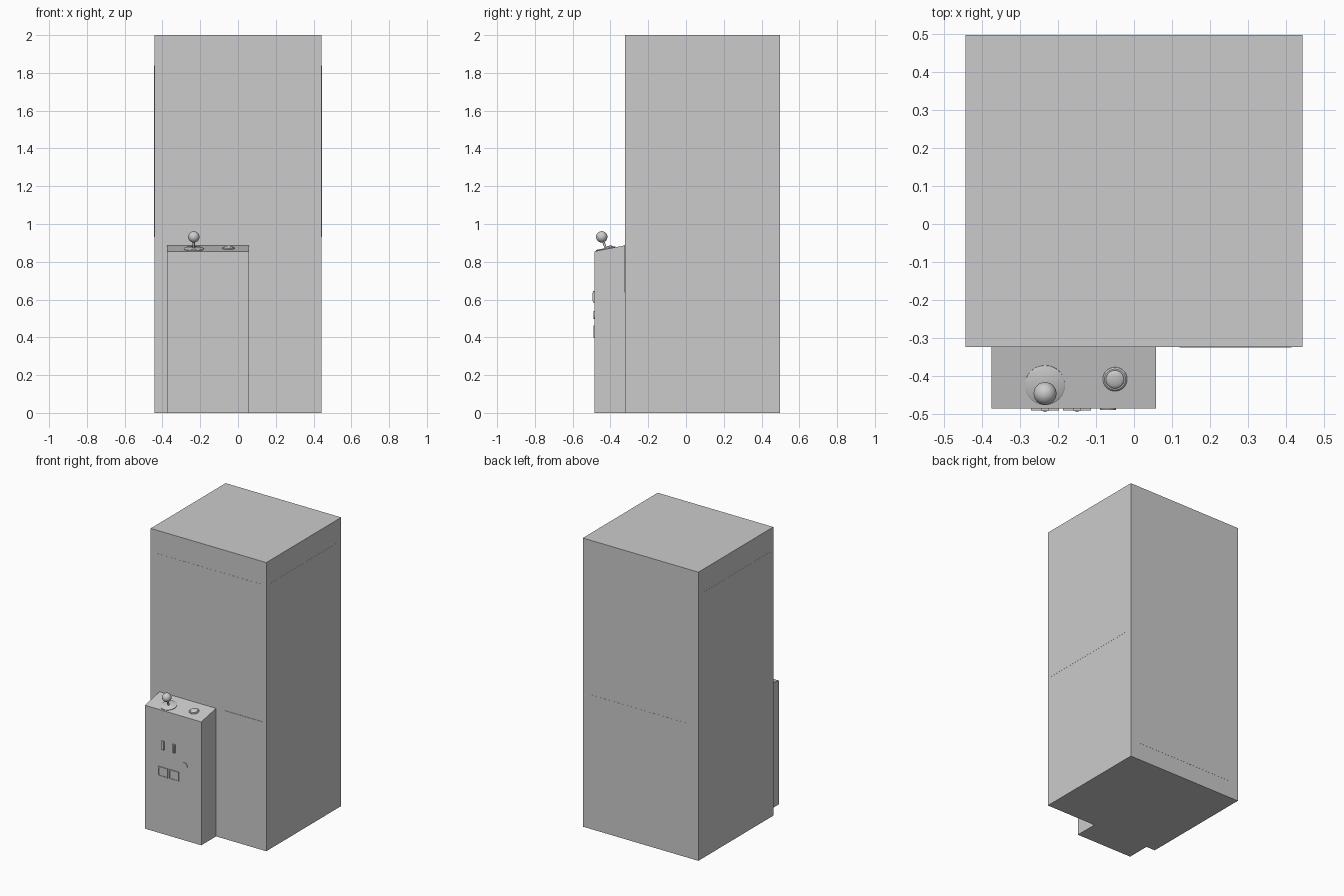
import bpy, bmesh, math
from mathutils import Vector

if "Cube" in bpy.data.objects:
    bpy.data.objects.remove(bpy.data.objects["Cube"])

SLOPE = math.atan2(0.032, 0.16)
UP = Vector((0, -math.sin(SLOPE), math.cos(SLOPE)))   # normal of the sloped control deck


def finish(name, bm, smooth=False):
    bmesh.ops.recalc_face_normals(bm, faces=bm.faces)
    me = bpy.data.meshes.new(name)
    bm.to_mesh(me)
    bm.free()
    ob = bpy.data.objects.new(name, me)
    bpy.context.collection.objects.link(ob)
    if smooth:
        bpy.ops.object.select_all(action='DESELECT')
        ob.select_set(True)
        bpy.context.view_layer.objects.active = ob
        bpy.ops.object.shade_smooth_by_angle(angle=math.radians(35))
    return ob


def box(name, x0, x1, y0, y1, z0, z1):
    bm = bmesh.new()
    bmesh.ops.create_cube(bm, size=1)
    for v in bm.verts:
        v.co = ((x0 + x1) / 2 + v.co.x * (x1 - x0),
                (y0 + y1) / 2 + v.co.y * (y1 - y0),
                (z0 + z1) / 2 + v.co.z * (z1 - z0))
    return finish(name, bm)


def lathe(name, profile, base, axis, segs=32):
    """Spin (radius, height) points about an axis through base."""
    bm = bmesh.new()
    vs = [bm.verts.new((r, 0, h)) for r, h in profile]
    es = [bm.edges.new(p) for p in zip(vs, vs[1:])]
    bmesh.ops.spin(bm, geom=vs + es, cent=(0, 0, 0), axis=(0, 0, 1),
                   angle=math.tau, steps=segs)
    bmesh.ops.remove_doubles(bm, verts=bm.verts, dist=1e-5)
    ob = finish(name, bm, True)
    ob.rotation_mode = 'QUATERNION'
    ob.rotation_quaternion = Vector(axis).to_track_quat('Z', 'Y')
    ob.location = base
    return ob


def deck(x, y):
    return Vector((x, y, 0.855 + (y + 0.485) * math.tan(SLOPE)))


# Main cabinet with near-flush windows and rear service door
box("cabinet", -0.443, 0.443, -0.323, 0.497, 0, 2)
T = 0.0008
box("front_window", -0.41, 0.41, -0.323 - T, -0.32, 0.93, 1.84)
for s, side in ((-1, "left"), (1, "right")):
    a, b = sorted((s * 0.44, s * (0.443 + T)))
    box(side + "_window", a, b, -0.29, 0.46, 0.93, 1.84)
box("rear_door", -0.38, 0.38, 0.49, 0.497 + T, 0.12, 0.93)

# Prize flap, hinged at the top
box("prize_flap", 0.12, 0.415, -0.3255, -0.32, 0.637, 0.89)

# Control housing with sloped deck
bm = bmesh.new()
side = [(-0.485, 0), (-0.323, 0), (-0.323, 0.887), (-0.485, 0.855)]
face = bm.faces.new([bm.verts.new((-0.375, y, z)) for y, z in side])
ext = bmesh.ops.extrude_face_region(bm, geom=[face])
bmesh.ops.translate(bm, vec=(0.433, 0, 0),
                    verts=[g for g in ext["geom"] if isinstance(g, bmesh.types.BMVert)])
finish("control_housing", bm)

# Joystick: dust disc, shaft and ball
foot = deck(-0.234, -0.424)
ball = Vector((-0.234, -0.446, 0.932))
lathe("joystick_disc", [(0, 0), (0.053, 0), (0.053, 0.003), (0.048, 0.006), (0, 0.006)], foot, UP)
d = ball - foot
lathe("joystick_shaft", [(0, 0), (0.006, 0), (0.006, d.length), (0, d.length)], foot, d, 16)
arc = [(0.03 * math.sin(math.pi * i / 16), -0.03 * math.cos(math.pi * i / 16)) for i in range(17)]
lathe("joystick_ball", arc, ball, (0, 0, 1))

# Push button: collar and domed cap
spot = deck(-0.05, -0.408)
lathe("button_collar", [(0, 0), (0.032, 0), (0.032, 0.003), (0.028, 0.006), (0, 0.006)], spot, UP)
dome = [(0.024 * math.cos(math.pi * i / 16), 0.006 + 0.008 * math.sin(math.pi * i / 16))
        for i in range(9)]
lathe("button_cap", [(0.024, 0)] + dome, spot, UP)

# Coin mechanisms: slot strips with ribs, and return cups with frames
for i, x in enumerate((-0.234, -0.15)):
    n = str(i + 1)
    box("coin_slot_" + n, x - 0.009, x + 0.009, -0.492, -0.48, 0.585, 0.645)
    box("coin_slot_rib_" + n, x - 0.004, x + 0.004, -0.495, -0.49, 0.592, 0.638)
    box("coin_return_" + n, x - 0.032, x + 0.032, -0.487, -0.48, 0.402, 0.456)
    for s, part in ((-1, "left"), (1, "right")):
        box(f"return_frame_{part}_{n}", x + s * 0.034 - 0.003, x + s * 0.034 + 0.003,
            -0.491, -0.48, 0.396, 0.462)
    for z, part in ((0.396, "bottom"), (0.456, "top")):
        box(f"return_frame_{part}_{n}", x - 0.031, x + 0.031, -0.491, -0.48, z, z + 0.006)

# Lock disc
lathe("lock", [(0, 0), (0.021, 0), (0.021, 0.004), (0, 0.004)], (-0.069, -0.485, 0.518), (0, -1, 0))
